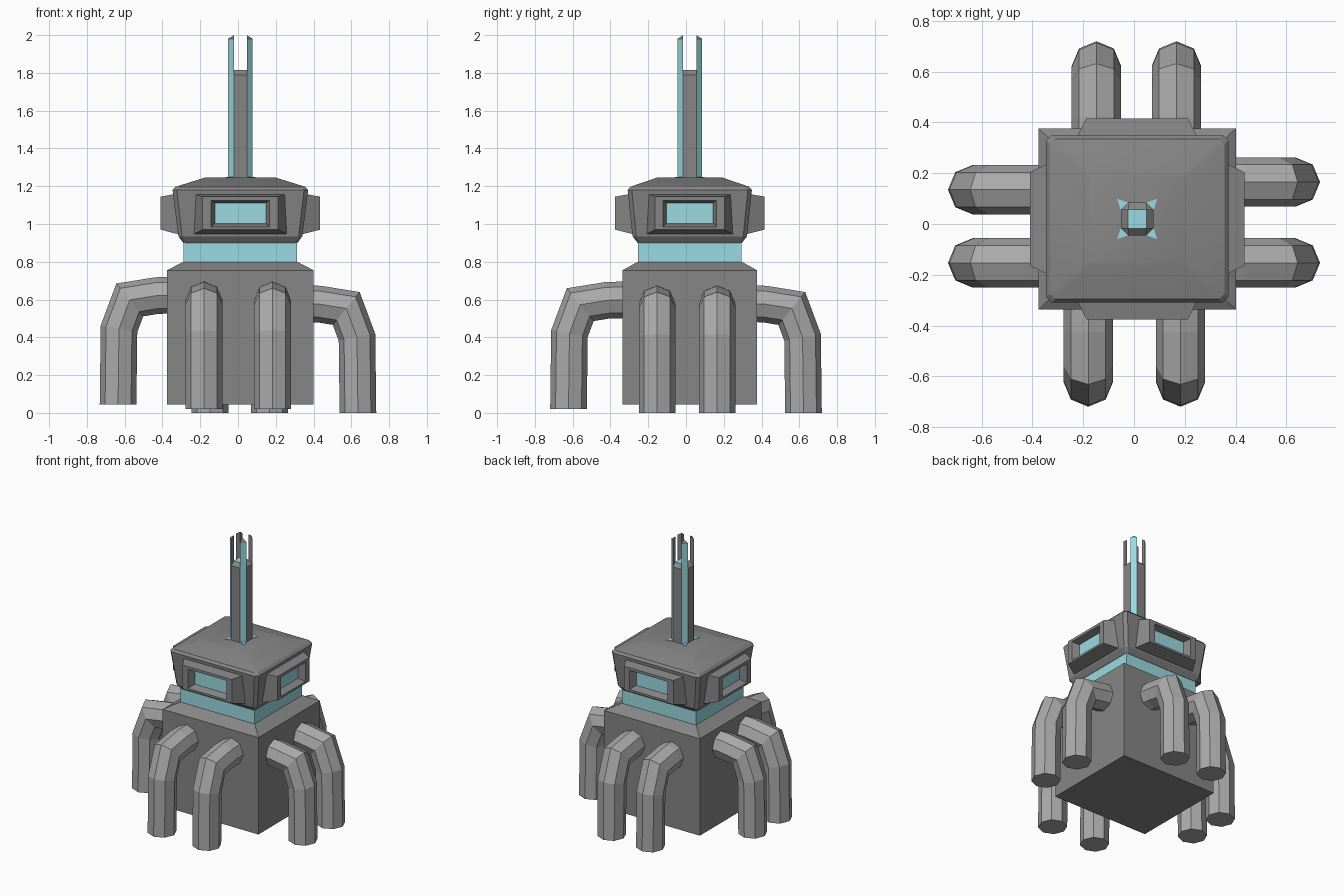
import bpy, bmesh, math
from mathutils import Vector, Matrix

if "Cube" in bpy.data.objects:
    bpy.data.objects.remove(bpy.data.objects["Cube"])

CX, CY = 0.0125, 0.02          # centre of the tower


def material(name, r, g, b):
    m = bpy.data.materials.new(name)
    m.diffuse_color = (r, g, b, 1)
    m.use_nodes = True
    m.node_tree.nodes["Principled BSDF"].inputs["Base Color"].default_value = m.diffuse_color
    return m


teal = material("teal", .33, .70, .76)
dark = material("dark_grey", .24, .24, .24)
mid = material("mid_grey", .40, .40, .40)


def loft(name, rings, matrix=None, teal_all=False, teal_end=False, teal_face=None,
         smooth=False, base=dark):
    """Closed skin over equal-length point rings, capped at both ends."""
    bm = bmesh.new()
    vs = [[bm.verts.new(p) for p in r] for r in rings]
    n = len(rings[0])
    bm.faces.new(vs[0]).material_index = int(teal_all)
    for a, b in zip(vs, vs[1:]):
        for i in range(n):
            j = (i + 1) % n
            f = bm.faces.new((a[i], a[j], b[j], b[i]))
            f.material_index = int(teal_all or i == teal_face)
    bm.faces.new(vs[-1]).material_index = int(teal_all or teal_end)
    bmesh.ops.recalc_face_normals(bm, faces=bm.faces)
    if matrix:
        bm.transform(matrix)
    mesh = bpy.data.meshes.new(name)
    mesh.materials.append(base)
    mesh.materials.append(teal)
    bm.to_mesh(mesh)
    bm.free()
    ob = bpy.data.objects.new(name, mesh)
    bpy.context.collection.objects.link(ob)
    if smooth:
        bpy.context.view_layer.objects.active = ob
        ob.select_set(True)
        bpy.ops.object.shade_smooth_by_angle(angle=math.radians(25))
        ob.select_set(False)
    return ob


def rect(hx, hy, z):
    return [Vector((x * hx, y * hy, z)) for x, y in ((-1, -1), (1, -1), (1, 1), (-1, 1))]


def cut_rect(hx, hy, c, z):
    """Rectangle with chamfered corners."""
    pts = [(-hx + c, -hy), (hx - c, -hy), (hx, -hy + c), (hx, hy - c),
           (hx - c, hy), (-hx + c, hy), (-hx, hy - c), (-hx, -hy + c)]
    return [Vector((x, y, z)) for x, y in pts]


centre = Matrix.Translation((CX, CY, 0))

# Body block, neck band and head
loft("body", [rect(.388, .356, .045), rect(.388, .356, .755), rect(.302, .276, .80)], centre)
loft("neck_band", [rect(.30, .274, .79), rect(.30, .274, .905)], centre, teal_all=True)
loft("head", [cut_rect(.302, .276, .012, .90), cut_rect(.328, .303, .02, .935),
              cut_rect(.359, .329, .022, 1.18), cut_rect(.343, .315, .02, 1.197),
              cut_rect(.19, .175, .008, 1.245)], centre, smooth=True)


# Window frames: bevelled surround with a recessed teal pane
def frame(name, angle, base, front, w):
    def ring(hw, z0, z1, d):
        return [Vector((-hw * w, -d, z0)), Vector((hw * w, -d, z0)),
                Vector((hw * w, -d, z1)), Vector((-hw * w, -d, z1))]
    rings = [ring(.250, .945, 1.162, base), ring(.20, .97, 1.145, front),
             ring(.155, .985, 1.125, front), ring(.135, 1.002, 1.112, front - .05)]
    loft(name, rings, centre @ Matrix.Rotation(angle, 4, 'Z'), teal_end=True)


for k, side in enumerate(("front", "right", "back", "left")):
    across = k % 2 == 1
    frame(side + "_window", k * math.pi / 2, .325 if across else .295,
          .4225 if across else .395, .92 if across else 1)


# Legs: eight-sided bent tubes, two on each side
def leg(name, angle, offset, reach, lift):
    path = [(.635, 0), (.63, .40), (.573, .553), (.43, .576), (.28, .58)]
    path = [Vector((x + reach, 0, z + lift)) for x, z in path]
    rings = []
    for i, p in enumerate(path):
        d0 = (p - path[max(i - 1, 0)]).normalized()
        d1 = (path[min(i + 1, len(path) - 1)] - p).normalized()
        t = (d0 + d1).normalized()
        if i == 0:
            t = Vector((0, 0, 1))
        out = Vector((t.z, 0, -t.x)) * .097
        if 0 < i < len(path) - 1:
            out /= max(d0.dot(t), .8)
        rings.append([p + out * math.cos(a) + Vector((0, .097 * math.sin(a), 0))
                      for a in (j * math.pi / 4 for j in range(8))])
    rot = Matrix.Rotation(angle, 4, 'Z')
    loft(name, rings, Matrix.Translation(offset) @ rot, base=mid)


for side, angle, axis, offsets, reach, lift in (
        ("right", 0, 1, (-.153, .165), 0, 0),
        ("back", 90, 0, (-.148, .167), -.013, 0),
        ("left", 180, 1, (-.153, .135), 0, .045),
        ("front", 270, 0, (-.18, .183), -.013, .02)):
    for i, o in enumerate(offsets):
        off = Vector((0, 0, 0))
        off[axis] = o
        leg(f"{side}_leg_{i + 1}", math.radians(angle), off, reach, lift)

# Antenna: octagonal core, four teal-faced corner prongs and flat base points
A, B = .035, .0645
c = B - A
loft("antenna_core", [cut_rect(B, B, c, 1.2), cut_rect(B, B, c, 1.79),
                      cut_rect(A + .002, A + .002, .001, 1.815)], centre, teal_end=True)
for k in range(4):
    m = centre @ Matrix.Rotation(k * math.pi / 2, 4, 'Z')
    tri = [(A, A), (B + .001, A), (A, B + .001)]
    loft(f"antenna_prong_{k + 1}",
         [[Vector((x, y, 1.2)) for x, y in tri],
          [Vector((x, y, z)) for (x, y), z in zip(tri, (2.0, 1.98, 1.98))]], m, teal_face=1)
    point = [(.079, .079), (A, B), (B, A)]
    loft(f"antenna_base_point_{k + 1}",
         [[Vector((x, y, z)) for x, y in point] for z in (1.23, 1.248)], m, teal_all=True)
